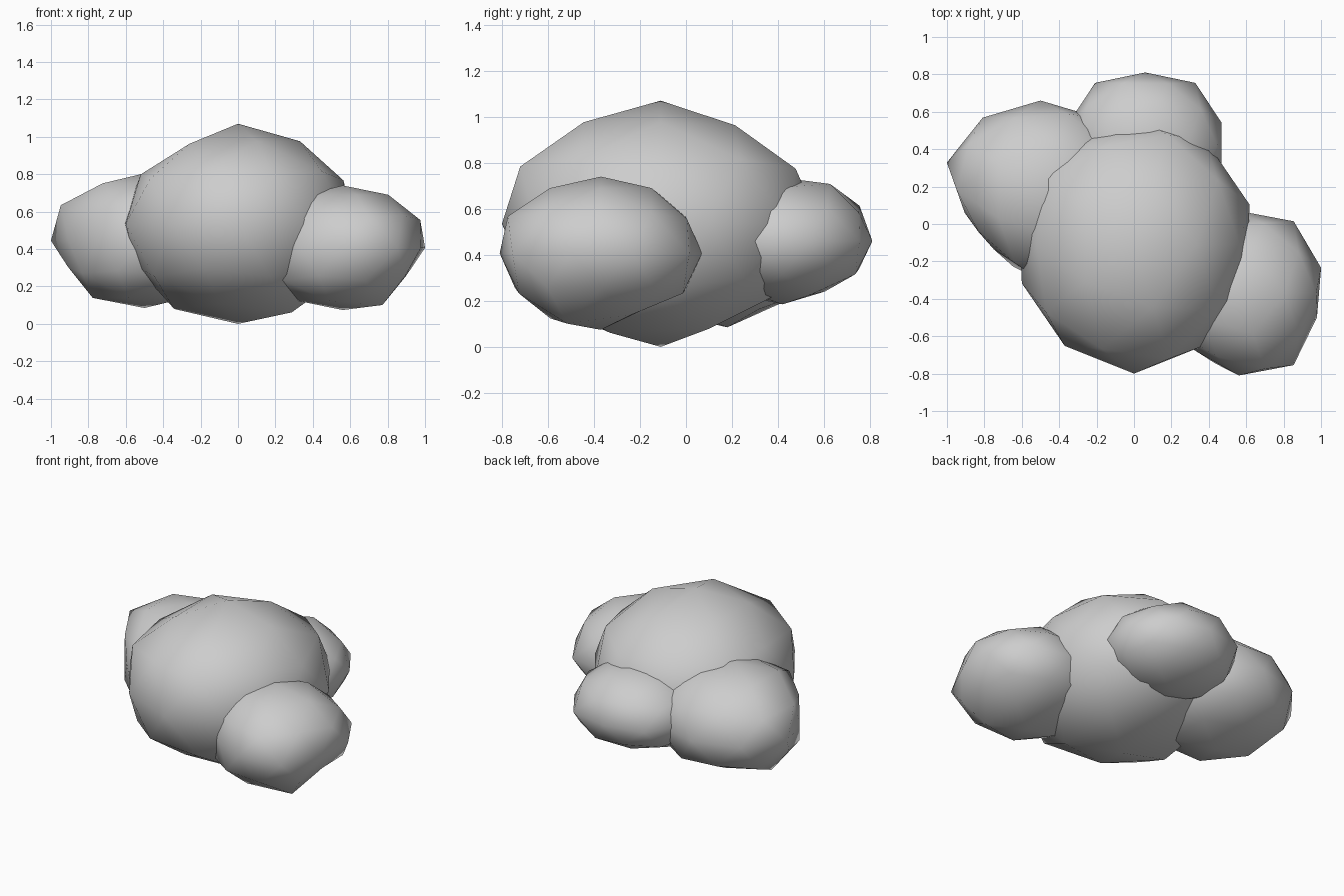
import bpy
from mathutils import Vector

cube = bpy.data.objects.get("Cube")
if cube:
    bpy.data.objects.remove(cube, do_unlink=True)

grey = bpy.data.materials.new("soft grey")
grey.use_nodes = True
shade = 0.61
colour = (shade, shade, shade, 1)
grey.diffuse_color = colour
grey.node_tree.nodes["Principled BSDF"].inputs["Base Color"].default_value = colour

# Compass letters: left, right, front, back, up, down; repeated letters weigh more
right, back, up = Vector((-1, 0, 0)), Vector((0, 1, 0)), Vector((0, 0, 1))
compass = {"L": -right, "R": right, "F": -back, "B": back, "U": up, "D": -up}


def heading(letters):
    return sum((compass[letter] for letter in letters), Vector()).normalized()


def puff(name, centre, radii, lumps):
    """Coarse smooth ellipsoid; lumps push the vertices nearest each heading in or out."""
    bpy.ops.mesh.primitive_ico_sphere_add(subdivisions=2, radius=1, location=centre)
    obj = bpy.context.object
    obj.name = name
    verts = obj.data.vertices
    for factor, headings in lumps.items():
        for letters in headings.split():
            direction = heading(letters)
            nearest = max(verts, key=lambda v: v.co.normalized().dot(direction))
            nearest.co *= factor
    for v in verts:
        v.co = [c * r for c, r in zip(v.co, radii)]
    obj.data.materials.append(grey)
    bpy.ops.object.shade_smooth()


# Large central puff
puff("main_puff", (0, -0.11, 0.535), (0.65, 0.69, 0.535), {
    0.88: "BDD",
    0.94: "RRU RRD FDD RBBBUU RRBUUUU RRFUUUU BUU",
    0.97: "RRF LLF RFF LFF LLU FUU LUU",
    1.04: "LFFFUU LLFDDDD",
})

# Front puff on the model's left
puff("front_left_puff", (0.56, -0.37, 0.407), (0.463, 0.44, 0.333), {
    0.86: "RFF LLD BDD",
    0.95: "LLF RRFU RFFFUU LLBDDDD",
    1.08: "LBB LFF LFFFUU LLFDDDD",
})

# Rear puff on the model's right
puff("rear_right_puff", (-0.5, 0.18, 0.445), (0.526, 0.48, 0.36), {
    0.81: "RRF RFF",
    0.87: "RRD RRFU BDD",
    0.92: "RRFD LLBDDDD",
})

# Small puff at the back
puff("back_puff", (0.06, 0.42, 0.46), (0.43, 0.39, 0.275), {
    0.94: "BDD",
    1.06: "LBB RBB RBBBUU BUU",
})
